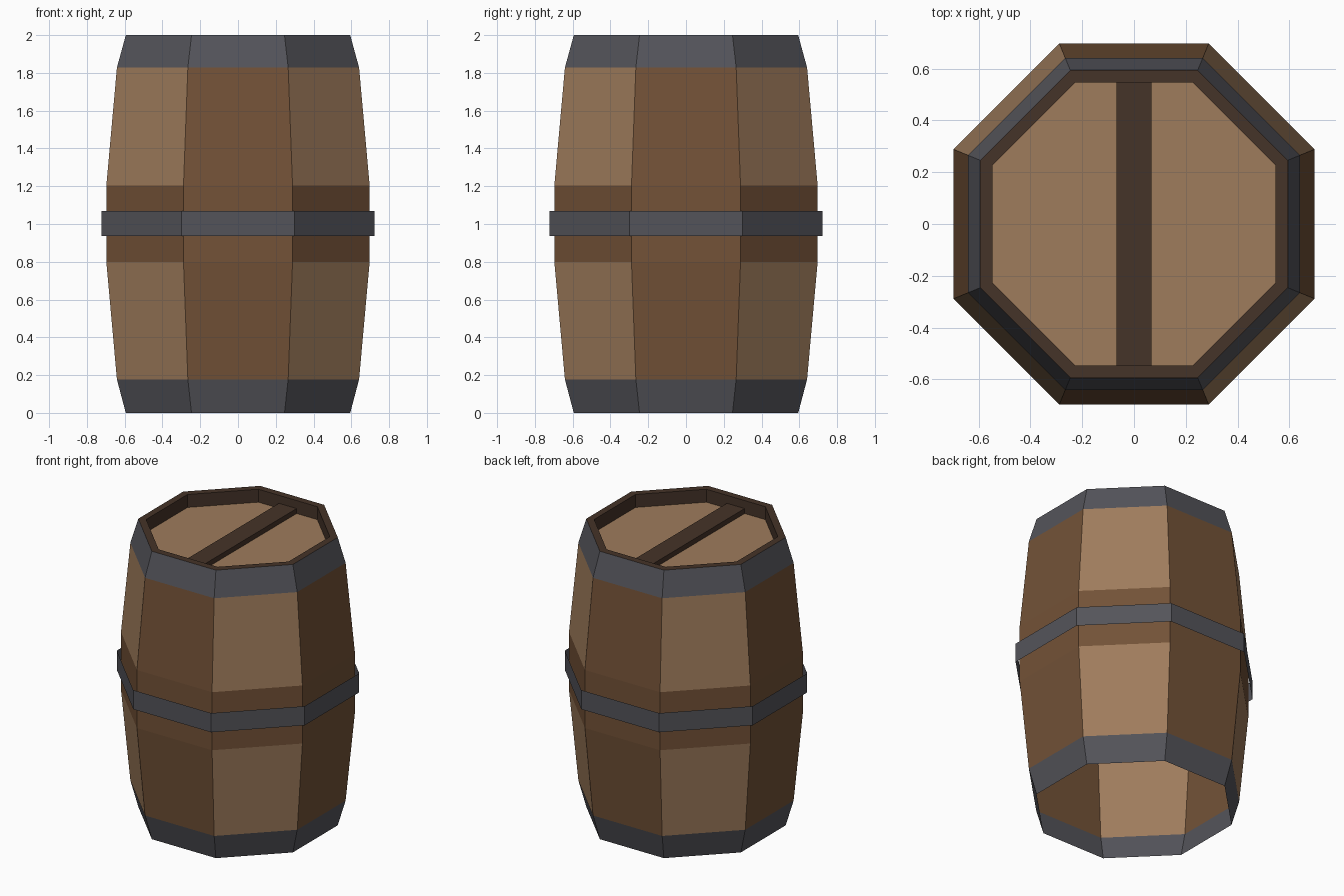
import bpy, bmesh, math

if "Cube" in bpy.data.objects:
    bpy.data.objects.remove(bpy.data.objects["Cube"])

SIDES = 8


def material(name, rgb):
    # sRGB 0-255 to linear
    lin = [((c / 255 + 0.055) / 1.055) ** 2.4 for c in rgb]
    m = bpy.data.materials.new(name)
    m.diffuse_color = (*lin, 1)
    m.use_nodes = True
    m.node_tree.nodes["Principled BSDF"].inputs["Base Color"].default_value = m.diffuse_color
    return m


BROWN = material("brown wood", (115, 82, 55))
LIGHT = material("light wood", (159, 124, 92))
DARK = material("dark wood", (69, 51, 40))
IRON = material("dark iron", (84, 84, 90))


def add_object(name, bm, mats):
    me = bpy.data.meshes.new(name)
    bm.to_mesh(me)
    bm.free()
    for m in mats:
        me.materials.append(m)
    ob = bpy.data.objects.new(name, me)
    bpy.context.collection.objects.link(ob)
    return ob


def octagon(bm, apothem, z):
    r = apothem / math.cos(math.pi / SIDES)
    return [bm.verts.new((r * math.cos((i + 0.5) * math.tau / SIDES),
                          r * math.sin((i + 0.5) * math.tau / SIDES), z))
            for i in range(SIDES)]


def lathe(name, profile, mats, rule=lambda seg, side: 0, cap=False):
    """Octagonal skin through (apothem, z) pairs; rule picks each face's material."""
    bm = bmesh.new()
    rings = [octagon(bm, a, z) for a, z in profile]
    for s, (lo, hi) in enumerate(zip(rings, rings[1:])):
        for i in range(SIDES):
            j = (i + 1) % SIDES
            f = bm.faces.new((lo[i], lo[j], hi[j], hi[i]))
            f.material_index = rule(s, i)
    if cap:
        bm.faces.new(rings[-1])
    return add_object(name, bm, mats)


# Staves and end hoops: iron at both ends, light wood on the diagonal staves
def stave_rule(seg, side):
    if seg in (0, 4):
        return 2
    return 1 if seg in (1, 3) and side % 2 == 0 else 0


lathe("barrel_body",
      [(0.594, 0), (0.641, 0.177), (0.697, 0.8), (0.697, 1.203), (0.641, 1.828), (0.594, 2)],
      [BROWN, LIGHT, IRON], stave_rule)

# Middle hoop, an open sheet standing clear of the staves
lathe("middle_hoop", [(0.722, 0.937), (0.722, 1.07)], [IRON])

# Rim: flat top lip and the wall down to the lid
LID_Z = 1.91
lathe("top_rim", [(0.594, 2), (0.547, 2), (0.547, LID_Z)], [DARK])

# Recessed lid
bm = bmesh.new()
bm.faces.new(octagon(bm, 0.547, LID_Z))
add_object("lid", bm, [LIGHT])

# Cross bar on the lid
bm = bmesh.new()
bmesh.ops.create_cube(bm, size=1)
bmesh.ops.scale(bm, vec=(0.136, 1.092, 0.035), verts=bm.verts)
bmesh.ops.translate(bm, vec=(0, 0, LID_Z + 0.0175), verts=bm.verts)
add_object("lid_bar", bm, [DARK])
